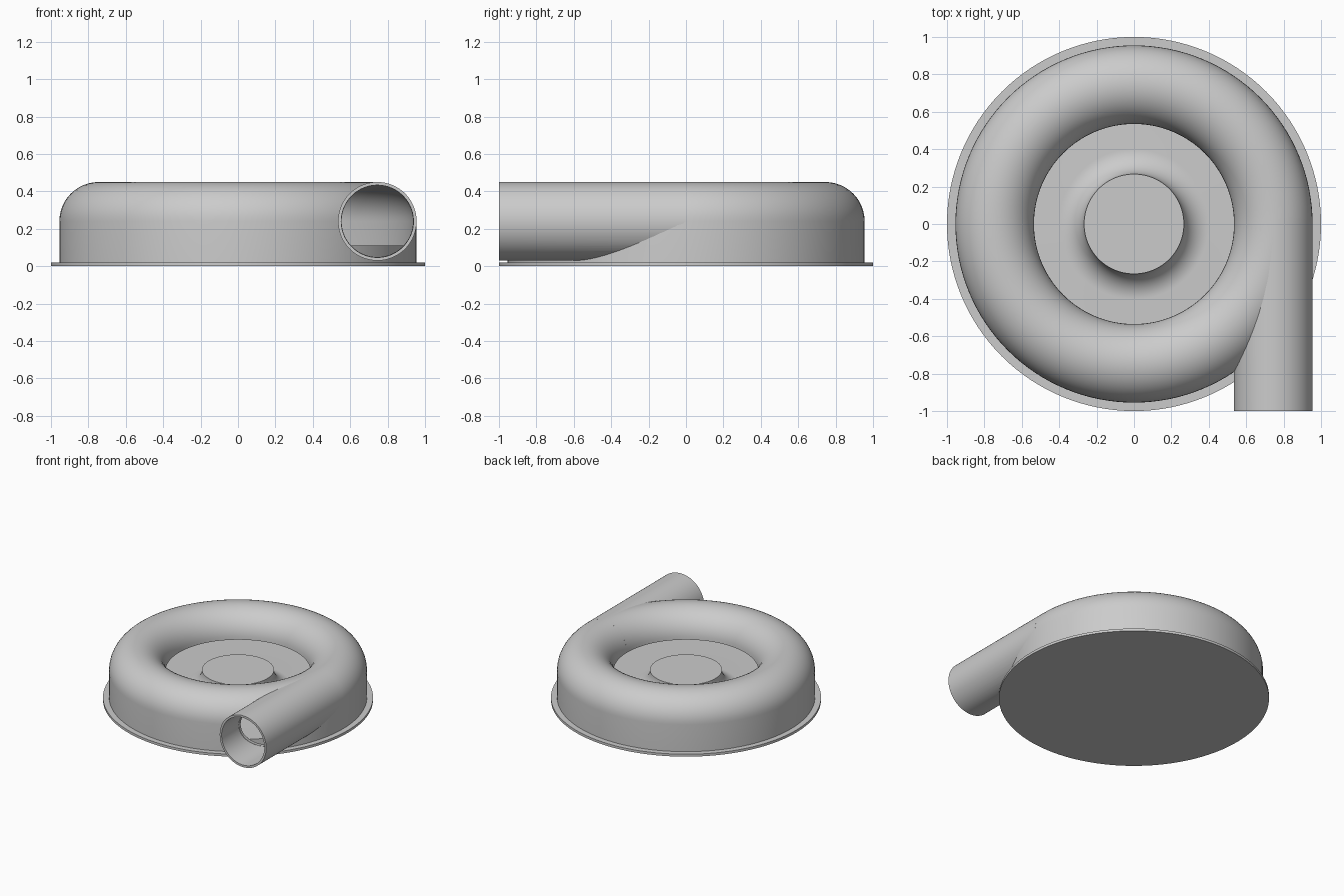
import bpy, bmesh, math
from mathutils import Matrix, Vector

if "Cube" in bpy.data.objects:
    bpy.data.objects.remove(bpy.data.objects["Cube"], do_unlink=True)

SEG = 128
RING, MID, TUBE, WALL = 0.745, 0.24, 0.21, 0.017   # volute centre line and section

grey = bpy.data.materials.new("housing grey")
grey.use_nodes = True
grey.diffuse_color = (0.6, 0.6, 0.6, 1)
grey.node_tree.nodes["Principled BSDF"].inputs["Base Color"].default_value = (0.6, 0.6, 0.6, 1)


def add_object(name, bm):
    bmesh.ops.remove_doubles(bm, verts=bm.verts, dist=1e-5)
    bmesh.ops.recalc_face_normals(bm, faces=bm.faces)
    mesh = bpy.data.meshes.new(name)
    bm.to_mesh(mesh)
    bm.free()
    mesh.materials.append(grey)
    obj = bpy.data.objects.new(name, mesh)
    bpy.context.collection.objects.link(obj)
    return obj


def revolve(name, profile, matrix=Matrix(), steps=SEG):
    """Spin a closed (radius, height) profile into a solid."""
    bm = bmesh.new()
    rings = []
    for i in range(steps):
        a = 2 * math.pi * i / steps
        rings.append([bm.verts.new(matrix @ Vector((r * math.cos(a), r * math.sin(a), z)))
                      for r, z in profile])
    n = len(profile)
    for i in range(steps):
        p, q = rings[i], rings[(i + 1) % steps]
        for j in range(n):
            k = (j + 1) % n
            if profile[j][0] == 0 and profile[k][0] == 0:
                continue
            if profile[j][0] == 0:
                bm.faces.new((p[j], q[k], p[k]))
            elif profile[k][0] == 0:
                bm.faces.new((p[j], q[j], p[k]))
            else:
                bm.faces.new((p[j], q[j], q[k], p[k]))
    return add_object(name, bm)


def arc(cx, cz, radius, start, end, steps=24):
    angles = [math.radians(start + (end - start) * i / steps) for i in range(steps + 1)]
    return [(cx + radius * math.cos(a), cz + radius * math.sin(a)) for a in angles]


def cut(obj, cutter):
    """Subtract the cutter and keep the result as plain mesh."""
    mod = obj.modifiers.new("cut", "BOOLEAN")
    mod.operation = "DIFFERENCE"
    mod.solver = "EXACT"
    mod.object = cutter
    graph = bpy.context.evaluated_depsgraph_get()
    mesh = bpy.data.meshes.new_from_object(obj.evaluated_get(graph))
    obj.modifiers.clear()
    obj.data = mesh
    bpy.data.objects.remove(cutter, do_unlink=True)


# Base flange
flange = revolve("base_flange", [(0, 0), (1, 0), (1, 0.02), (0, 0.02)])

# Raised floor with flared central hub
hub = revolve("hub_floor", [(0, 0.01), (0.935, 0.01), (0.935, 0.11)]
              + arc(0.402, 0.245, 0.135, 270, 180, 16) + [(0, 0.245)])

# Volute shell: straight skirt below, half-round roof above
inner = TUBE - WALL
shell = revolve("volute_shell", [(RING + TUBE, 0.015)] + arc(RING, MID, TUBE, 0, 180)
                + arc(RING, MID, inner, 180, 0) + [(RING + inner, 0.015)])

# Outlet pipe, tangent to the volute
along = Matrix.Translation((RING, 0, MID)) @ Matrix.Rotation(math.pi / 2, 4, "X")
pipe = revolve("outlet_pipe", [(inner, 0), (TUBE, 0), (TUBE, 1), (inner, 1)], along, 96)

# Open the shell into the pipe, and trim the pipe inside the cavity
bore_r = inner - 0.002
bore = revolve("bore_cutter", [(0, 0.01), (bore_r, 0.01), (bore_r, 1.1), (0, 1.1)], along, 96)
cavity = revolve("cavity_cutter", [(0.3, -0.05), (RING + inner, -0.05)]
                 + arc(RING, MID, inner, 0, 180) + [(0.3, MID)])
cut(shell, bore)
cut(pipe, cavity)

# Smooth shading with crisp rims
bpy.ops.object.select_all(action="DESELECT")
for obj in (flange, hub, shell, pipe):
    obj.select_set(True)
bpy.context.view_layer.objects.active = shell
bpy.ops.object.shade_smooth_by_angle(angle=math.radians(30))
